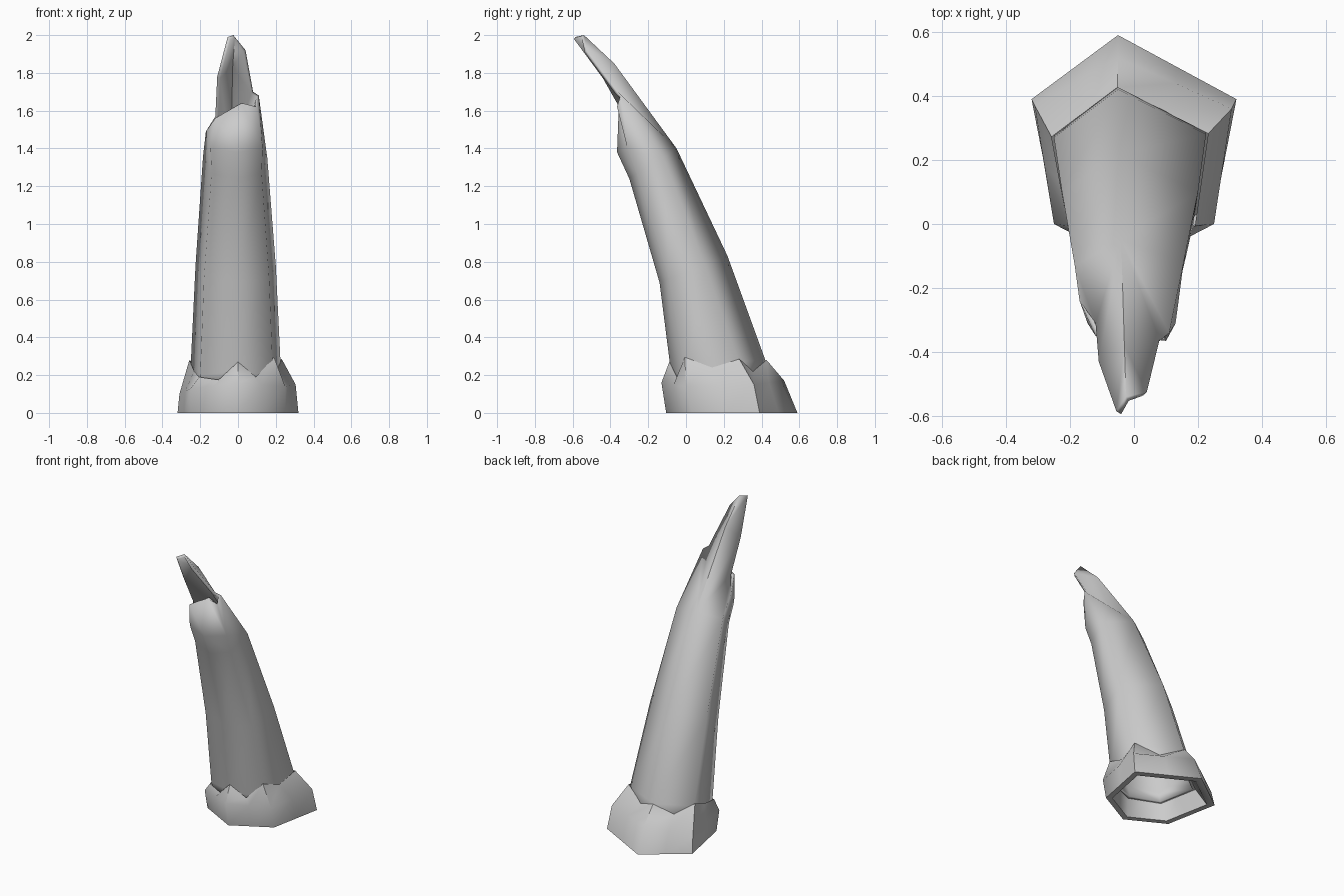
import bpy, bmesh, math
from mathutils import Vector

cube = bpy.data.objects.get("Cube")
if cube:
    bpy.data.objects.remove(cube, do_unlink=True)

mat = bpy.data.materials.new("plain grey")
mat.use_nodes = True
grey = (0.6, 0.6, 0.6, 1)
mat.diffuse_color = grey
mat.node_tree.nodes["Principled BSDF"].inputs["Base Color"].default_value = grey


def finish(name, bm, angle):
    mesh = bpy.data.meshes.new(name)
    bm.to_mesh(mesh)
    bm.free()
    ob = bpy.data.objects.new(name, mesh)
    bpy.context.collection.objects.link(ob)
    mesh.materials.append(mat)
    bpy.ops.object.select_all(action='DESELECT')
    ob.select_set(True)
    bpy.context.view_layer.objects.active = ob
    bpy.ops.object.shade_smooth_by_angle(angle=math.radians(angle))
    return ob


def bridge(bm, low, high):
    n = len(low)
    for i in range(n):
        j = (i + 1) % n
        bm.faces.new((low[j], low[i], high[i], high[j]))


def with_midpoints(ring):
    pts = [Vector(p) for p in ring]
    out = []
    for i, p in enumerate(pts):
        out += [p, (p + pts[(i + 1) % len(pts)]) / 2]
    return out


# Horn rings, ordered back, right, front right, front, front left, left
root = [(-.05, .42, .28), (.225, .28, .27), (.185, 0, .2),
        (0, -.08, .22), (-.2, 0, .2), (-.25, .27, .26)]
middle = [(-.05, .22, .83), (.2, .1, .78), (.165, -.09, .71),
          (0, -.14, .69), (-.18, -.09, .71), (-.225, .1, .78)]
upper = [(-.04, -.05, 1.4), (.155, -.12, 1.35), (.125, -.26, 1.27),
         (0, -.3, 1.24), (-.14, -.26, 1.27), (-.185, -.13, 1.36)]
buried = [(x, y + .02, .13) for x, y, z in root]

# Horn with its broken end
bm = bmesh.new()
rows = [[bm.verts.new(p) for p in ring] for ring in (buried, root, middle, upper)]
for low, high in zip(rows, rows[1:]):
    bridge(bm, low, high)
back, right, front_r, front, front_l, left = rows[-1]
v = bm.verts.new
# front bulge
bulge_r, bulge, bulge_l = v((.13, -.31, 1.4)), v((0, -.365, 1.38)), v((-.145, -.31, 1.4))
lip_r, lip, lip_l = v((.1, -.365, 1.62)), v((.02, -.355, 1.64)), v((-.12, -.35, 1.56))
# side corners of the break
spike_r, notch_r = v((.11, -.34, 1.68)), v((.08, -.36, 1.7))
spike_l, notch_l = v((-.17, -.24, 1.49)), v((-.12, -.31, 1.57))
# long back splinter
spine, edge_l = v((-.03, -.38, 1.85)), v((-.11, -.43, 1.78))
tip_l, tip, tip_r = v((-.055, -.585, 1.99)), v((-.025, -.54, 2.0)), v((.04, -.525, 1.92))
for face in ((front_r, front, bulge, bulge_r), (front, front_l, bulge_l, bulge),
             (bulge_r, bulge, lip, lip_r), (bulge, bulge_l, lip_l, lip),
             (right, front_r, bulge_r, spike_r), (spike_r, bulge_r, lip_r),
             (front_l, left, spike_l, bulge_l), (bulge_l, spike_l, lip_l),
             (left, back, notch_l, spike_l), (back, spine, edge_l, notch_l),
             (back, right, spike_r, notch_r), (back, notch_r, spine),
             (spine, tip, tip_l, edge_l), (spine, notch_r, tip_r, tip)):
    bm.faces.new(face)
bmesh.ops.recalc_face_normals(bm, faces=bm.faces)
horn = finish("broken_horn", bm, 75)
shell = horn.modifiers.new("wall", 'SOLIDIFY')
shell.thickness = 0.02
shell.offset = -1

# Collar around the root: hollow underneath, ragged on top
base = [(-.05, .59, 0), (.32, .39, 0), (.25, .03, 0),
        (0, -.105, 0), (-.25, .03, 0), (-.32, .39, 0)]
swell = [(-.05, .52, .17), (.305, .36, .15), (.25, 0, .14),
         (0, -.13, .16), (-.25, 0, .13), (-.31, .37, .1)]
heights = [.28, .22, .285, .24, .295, .19, .27, .175, .19, .22, .28, .21]
centre = Vector((0, .2, 0))
ragged = []
for p, z in zip(with_midpoints(root), heights):
    q = centre + (p - centre) * 1.03
    ragged.append(Vector((q.x, q.y, z)))
inner = [centre + (p - centre) * .87 for p in with_midpoints(base)]
throat = with_midpoints(buried)
bm = bmesh.new()
rows = [[bm.verts.new(p) for p in ring]
        for ring in (throat, inner, with_midpoints(base), with_midpoints(swell), ragged)]
for low, high in zip(rows, rows[1:]):
    bridge(bm, low, high)
bmesh.ops.recalc_face_normals(bm, faces=bm.faces)
finish("root_collar", bm, 60)
